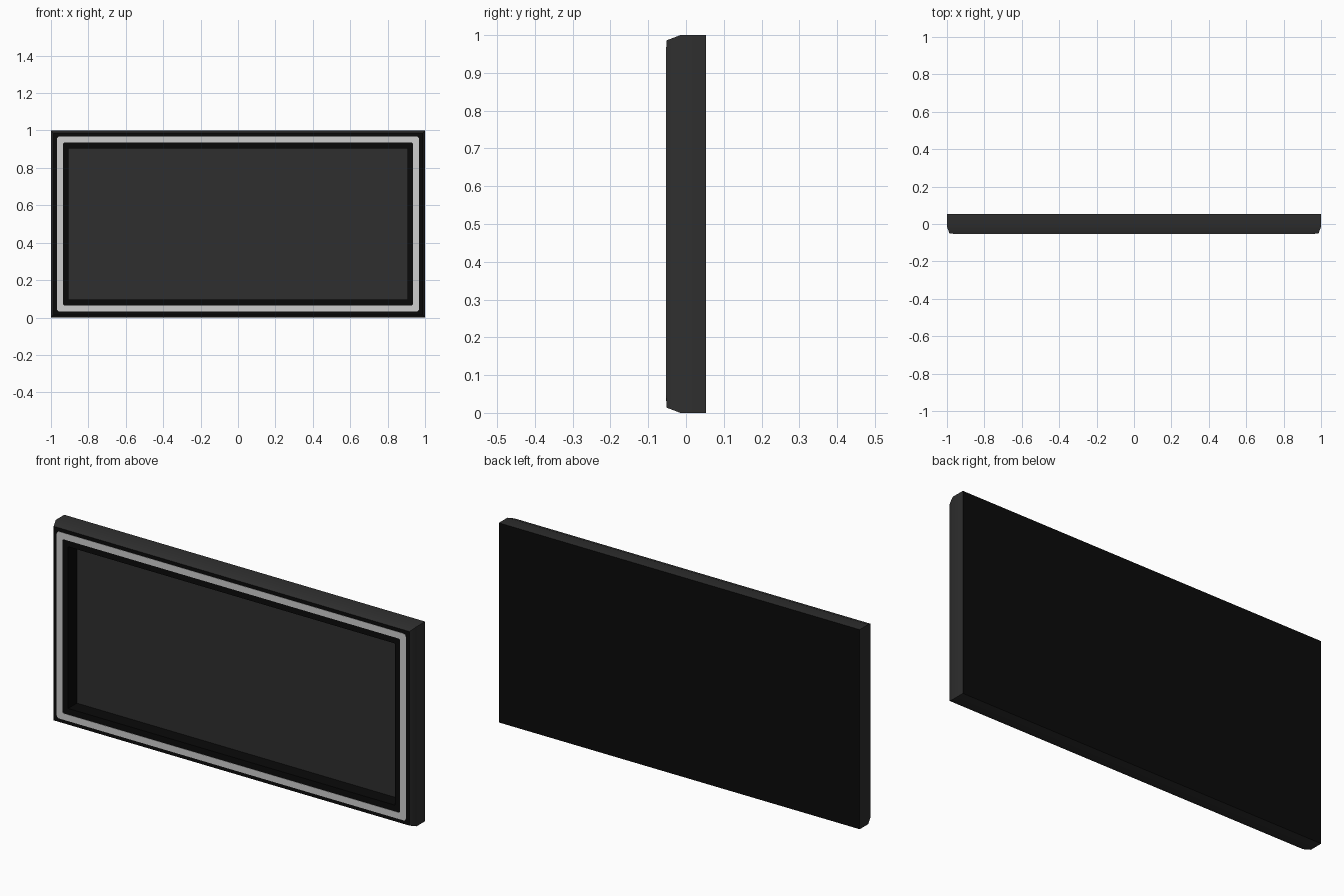
import bpy, bmesh, math

cube = bpy.data.objects.get("Cube")
if cube:
    bpy.data.objects.remove(cube, do_unlink=True)

HALF_W, HALF_H, HALF_D = 1.0, 0.5, 0.053


def make_material(name, value):
    mat = bpy.data.materials.new(name)
    mat.use_nodes = True
    colour = (value, value, value, 1)
    mat.diffuse_color = colour
    mat.node_tree.nodes["Principled BSDF"].inputs["Base Color"].default_value = colour
    return mat


charcoal = make_material("charcoal", 0.028)
black = make_material("black", 0.003)
light_grey = make_material("light_grey", 0.62)


def ring(bm, inset, y, radius=0, steps=3):
    """Rectangle outline, inset from the outer edge, with optional round corners."""
    w, h = HALF_W - inset - radius, HALF_H - inset - radius
    verts = []
    for i, (sx, sz) in enumerate([(1, 1), (-1, 1), (-1, -1), (1, -1)]):
        for k in range(steps + 1 if radius else 1):
            a = (i + k / steps) * math.pi / 2
            verts.append(bm.verts.new((sx * w + radius * math.cos(a), y,
                                       HALF_H + sz * h + radius * math.sin(a))))
    return verts


def bridge(bm, a, b, slot=0):
    n = len(a)
    for i in range(n):
        j = (i + 1) % n
        bm.faces.new((a[i], a[j], b[j], b[i])).material_index = slot


def finish(bm, name, mats):
    bmesh.ops.recalc_face_normals(bm, faces=bm.faces)
    mesh = bpy.data.meshes.new(name)
    bm.to_mesh(mesh)
    bm.free()
    for mat in mats:
        mesh.materials.append(mat)
    obj = bpy.data.objects.new(name, mesh)
    bpy.context.collection.objects.link(obj)
    return obj


# Casing: black back, charcoal sides with a sloped front edge, black rim and recess walls
PANEL_Y, FRONT_Y = 0.018, -0.0515
bm = bmesh.new()
profile = [(0, HALF_D, 0), (0, -0.015, 0), (0.014, FRONT_Y, 1),
           (0.095, FRONT_Y, 1), (0.095, PANEL_Y, 0)]
rings = [ring(bm, inset, y) for inset, y, _ in profile]
for a, b, slot in zip(rings, rings[1:], (0, 0, 1, 1)):
    bridge(bm, a, b, slot)
bm.faces.new(rings[0]).material_index = 1
# Recessed panel closes the opening
bm.faces.new(rings[-1]).material_index = 0
casing = finish(bm, "casing", [charcoal, black])
bpy.context.view_layer.objects.active = casing
casing.select_set(True)
bpy.ops.object.shade_smooth_by_angle(angle=math.radians(30))
casing.select_set(False)

# Light trim line running round the rim
bm = bmesh.new()
loops = [ring(bm, 0.032, FRONT_Y, 0.014), ring(bm, 0.032, -HALF_D, 0.014),
         ring(bm, 0.064, -HALF_D, 0.01), ring(bm, 0.064, FRONT_Y, 0.01)]
for i in range(4):
    bridge(bm, loops[i], loops[(i + 1) % 4])
finish(bm, "trim_line", [light_grey])
